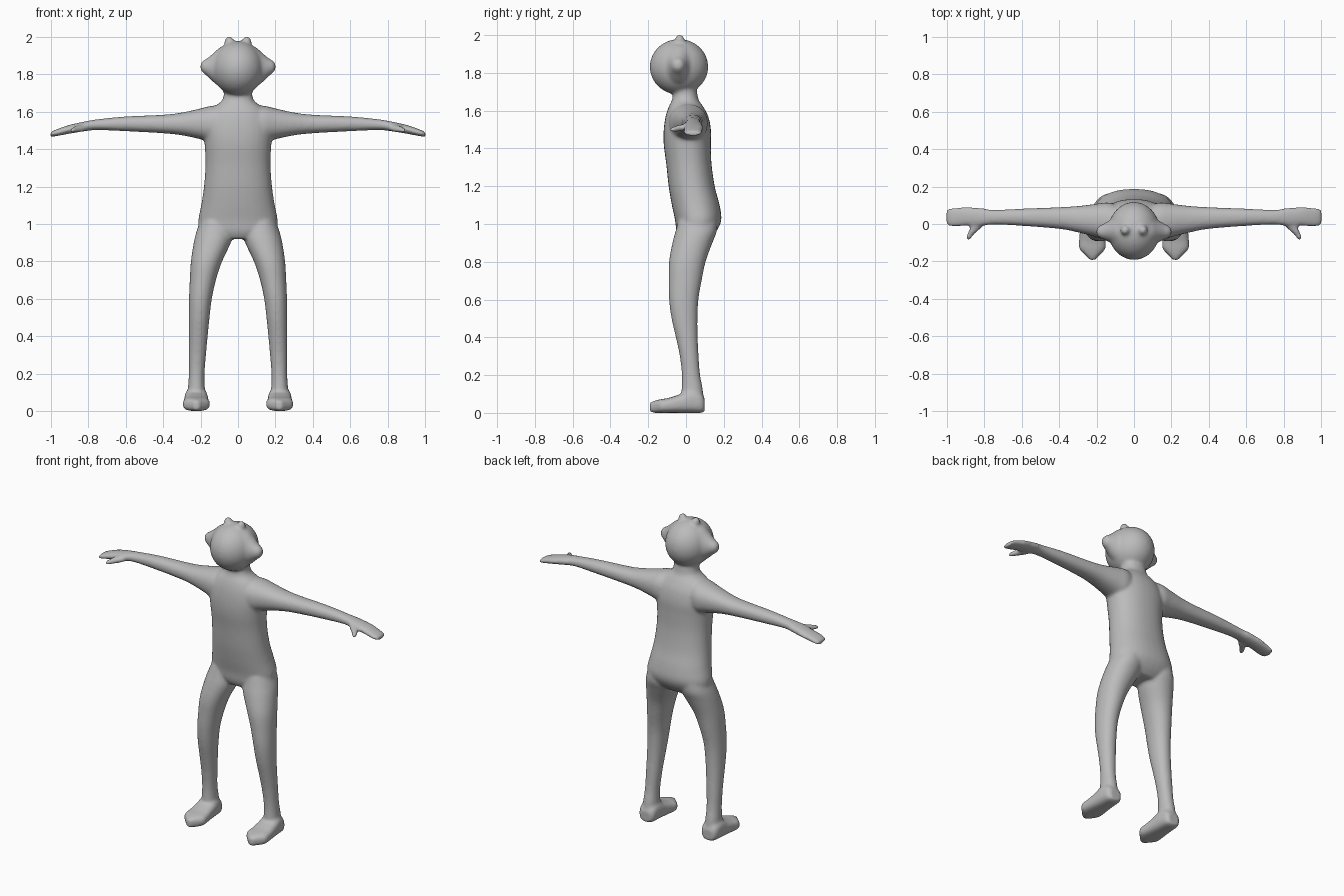
import bpy, bmesh, math
from mathutils import Vector

skin = bpy.data.materials.new("plain grey")
skin.diffuse_color = (0.5, 0.5, 0.5, 1)

bm = bmesh.new()


def spline(rows, steps=4):
    """Catmull-Rom refinement of the section rows."""
    out = []
    for i in range(len(rows) - 1):
        p0, p1 = rows[max(i - 1, 0)], rows[i]
        p2, p3 = rows[i + 1], rows[min(i + 2, len(rows) - 1)]
        for s in range(steps):
            t = s / steps
            out.append([0.5 * (2 * b + (c - a) * t + (2 * a - 5 * b + 4 * c - d) * t * t
                               + (3 * b - a - 3 * c + d) * t ** 3)
                        for a, b, c, d in zip(p0, p1, p2, p3)])
    out.append(list(rows[-1]))
    return out


def loft(axis, rows, power=1.0, side=1, n=32):
    """Closed tube; each row is position, then min and max on the other two axes."""
    rings = []
    for p, u0, u1, v0, v1 in spline(rows):
        ring = []
        for k in range(n):
            a = 2 * math.pi * k / n
            c, s = math.cos(a), math.sin(a)
            u = (u0 + u1) / 2 + (u1 - u0) / 2 * math.copysign(abs(c) ** power, c)
            v = (v0 + v1) / 2 + (v1 - v0) / 2 * math.copysign(abs(s) ** power, s)
            x, y, z = {"x": (p, u, v), "y": (u, p, v), "z": (u, v, p)}[axis]
            ring.append(bm.verts.new((x * side, y, z)))
        rings.append(ring)
    for r0, r1 in zip(rings, rings[1:]):
        for k in range(n):
            j = (k + 1) % n
            bm.faces.new((r0[k], r0[j], r1[j], r1[k]))
    bm.faces.new(rings[0])
    bm.faces.new(rings[-1])


def ball(centre, radii):
    res = bmesh.ops.create_uvsphere(bm, u_segments=32, v_segments=20, radius=1)
    for v in res["verts"]:
        v.co = Vector([c + r * q for c, r, q in zip(centre, radii, v.co)])


# Torso and neck
loft("z", [(0.92, -0.13, 0.13, -0.03, 0.12), (0.96, -0.2, 0.2, -0.05, 0.16),
           (1.02, -0.212, 0.212, -0.058, 0.187), (1.1, -0.197, 0.197, -0.075, 0.178),
           (1.2, -0.182, 0.182, -0.092, 0.152), (1.32, -0.174, 0.174, -0.105, 0.135),
           (1.42, -0.178, 0.178, -0.118, 0.132), (1.5, -0.185, 0.185, -0.118, 0.132),
           (1.57, -0.17, 0.17, -0.108, 0.118), (1.62, -0.135, 0.135, -0.092, 0.092),
           (1.655, -0.09, 0.09, -0.075, 0.068), (1.69, -0.076, 0.076, -0.07, 0.06),
           (1.74, -0.08, 0.08, -0.08, 0.05)], 0.9)

# Head
ball((0, -0.037, 1.832), (0.138, 0.155, 0.147))

for side in (-1, 1):
    # Ear cones and the small knobs on top of the head
    loft("x", [(0.03, -0.16, 0.085, 1.7, 1.965), (0.09, -0.125, 0.05, 1.728, 1.948),
               (0.13, -0.098, 0.02, 1.757, 1.915), (0.165, -0.082, 0.0, 1.79, 1.886),
               (0.188, -0.072, -0.012, 1.808, 1.873), (0.2, -0.058, -0.026, 1.823, 1.858)],
         side=side)
    ball((side * 0.047, -0.033, 1.973), (0.026, 0.026, 0.03))

    # Arm with a flat mitten hand
    loft("x", [(0.08, -0.09, 0.1, 1.43, 1.635), (0.14, -0.088, 0.115, 1.435, 1.632),
               (0.2, -0.07, 0.108, 1.453, 1.618), (0.3, -0.045, 0.096, 1.474, 1.596),
               (0.4, -0.026, 0.09, 1.485, 1.584), (0.6, -0.01, 0.082, 1.496, 1.575),
               (0.75, -0.003, 0.076, 1.502, 1.56), (0.82, -0.012, 0.086, 1.496, 1.548),
               (0.9, -0.01, 0.091, 1.483, 1.53), (0.96, -0.014, 0.087, 1.472, 1.51),
               (0.99, -0.01, 0.083, 1.467, 1.497), (1.004, 0.0, 0.076, 1.466, 1.488)],
         0.9, side)
    # Thumb
    loft("y", [(0.03, 0.79, 0.88, 1.498, 1.535), (-0.015, 0.81, 0.876, 1.492, 1.53),
               (-0.045, 0.845, 0.888, 1.488, 1.523), (-0.07, 0.866, 0.898, 1.486, 1.515),
               (-0.086, 0.876, 0.894, 1.489, 1.508)], side=side)

    # Leg
    loft("z", [(1.02, 0.03, 0.2, -0.04, 0.165), (0.96, 0.025, 0.222, -0.056, 0.163),
               (0.9, 0.038, 0.237, -0.072, 0.14), (0.8, 0.085, 0.252, -0.09, 0.104),
               (0.7, 0.118, 0.258, -0.092, 0.083), (0.6, 0.14, 0.262, -0.09, 0.066),
               (0.5, 0.152, 0.263, -0.077, 0.061), (0.4, 0.162, 0.263, -0.054, 0.062),
               (0.3, 0.171, 0.263, -0.033, 0.067), (0.2, 0.179, 0.263, -0.022, 0.075),
               (0.12, 0.177, 0.268, -0.024, 0.09), (0.05, 0.17, 0.275, -0.03, 0.09)],
         0.95, side)
    # Foot with a pointed toe
    loft("y", [(0.099, 0.185, 0.26, 0.008, 0.075), (0.08, 0.17, 0.277, 0.0, 0.105),
               (0.03, 0.162, 0.285, 0.0, 0.125), (-0.03, 0.158, 0.289, 0.0, 0.1),
               (-0.09, 0.152, 0.294, 0.0, 0.08), (-0.13, 0.152, 0.294, 0.0, 0.073),
               (-0.165, 0.182, 0.262, 0.0, 0.065), (-0.192, 0.208, 0.236, 0.006, 0.055)],
         0.72, side)

bmesh.ops.recalc_face_normals(bm, faces=bm.faces)
mesh = bpy.data.meshes.new("body")
bm.to_mesh(mesh)
bm.free()
body = bpy.data.objects.new("body", mesh)
bpy.context.collection.objects.link(body)

# Fuse the parts into one soft skin
remesh = body.modifiers.new("fuse", 'REMESH')
remesh.mode = 'VOXEL'
remesh.voxel_size = 0.009
soften = body.modifiers.new("soften", 'SMOOTH')
soften.factor = 0.5
soften.iterations = 8
bpy.context.view_layer.objects.active = body
body.select_set(True)
for name in ("fuse", "soften"):
    bpy.ops.object.modifier_apply(modifier=name)

body.data.materials.clear()
body.data.materials.append(skin)
for p in body.data.polygons:
    p.material_index = 0
    p.use_smooth = True
